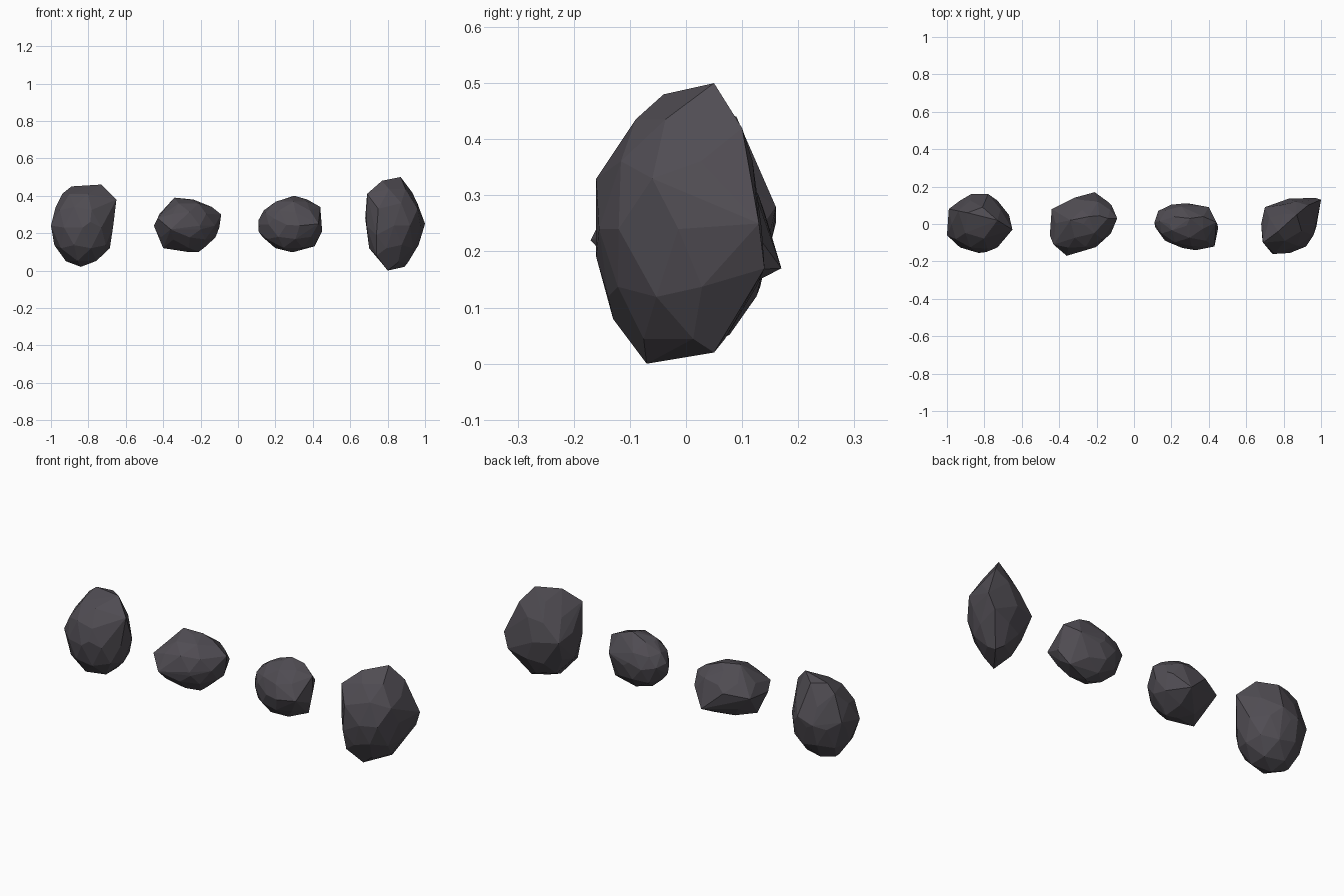
import bpy
import bmesh
import math
from mathutils import Matrix, Vector

# Remove the default cube
default_cube = bpy.data.objects.get("Cube")
if default_cube:
    bpy.data.objects.remove(default_cube, do_unlink=True)


def make_material(name, colour):
    material = bpy.data.materials.new(name)
    material.use_nodes = True
    material.diffuse_color = colour
    shader = next(n for n in material.node_tree.nodes if n.type == 'BSDF_PRINCIPLED')
    shader.inputs["Base Color"].default_value = colour
    shader.inputs["Roughness"].default_value = 0.9
    return material


stone = make_material("dark grey stone", (0.08, 0.073, 0.086, 1))


def core_points(centre, radii, turn):
    """Points of a faceted ellipsoid that rounds out the body of a rock."""
    core = bmesh.new()
    bmesh.ops.create_icosphere(core, subdivisions=2, radius=1)
    place = (Matrix.Translation(Vector(centre))
             @ Matrix.Rotation(math.radians(turn), 4, 'Z')
             @ Matrix.Diagonal(Vector(radii)).to_4x4())
    points = [place @ vert.co for vert in core.verts]
    core.free()
    return points


def make_rock(name, centre, radii, turn, corners):
    """Wrap a faceted hull around a rounded core and its chiselled corners.

    All sizes are given in hundredths of a unit.
    """
    shell = bmesh.new()
    for point in core_points(centre, radii, turn) + [Vector(c) for c in corners]:
        shell.verts.new(point / 100)
    hull = bmesh.ops.convex_hull(shell, input=shell.verts[:])
    inner = {item for key in ("geom_interior", "geom_unused")
             for item in hull[key] if isinstance(item, bmesh.types.BMVert)}
    bmesh.ops.delete(shell, geom=list(inner), context='VERTS')

    # Merge tiny slivers and nearly flat neighbours into broad facets
    bmesh.ops.remove_doubles(shell, verts=shell.verts[:], dist=0.02)
    bmesh.ops.dissolve_limit(shell, angle_limit=math.radians(5),
                             verts=shell.verts[:], edges=shell.edges[:])
    bmesh.ops.recalc_face_normals(shell, faces=shell.faces[:])

    mesh = bpy.data.meshes.new(name)
    shell.to_mesh(mesh)
    shell.free()
    mesh.materials.append(stone)
    rock = bpy.data.objects.new(name, mesh)
    bpy.context.collection.objects.link(rock)
    return rock


# Tall round rock with a blunt top set towards the back
make_rock("round_rock", (-83, 0, 23), (17, 15.5, 21), 0, [
    (-89, 6, 45), (-81, 9, 44), (-73, 2, 46), (-65, -3, 38), (-94, 7, 41),
    (-99, 8, 27), (-100, -6, 24), (-87, 16, 25), (-78, 16, 28),
    (-79, -15, 26), (-91, -13, 20), (-84, 0, 2), (-75, -3, 5), (-92, 3, 5)])

# Low slanted boulder
make_rock("slanted_rock", (-27, 0, 24), (18, 14, 14), 28, [
    (-34, 2, 39), (-24, 4, 38), (-14, 3, 34), (-9, 3, 30), (-10, 4, 23),
    (-21, 17, 17), (-32, 14, 27), (-12, 10, 25), (-44, 8, 25), (-45, -6, 24),
    (-43, -11, 28), (-36, -17, 22), (-20, -12, 22), (-21, -2, 10),
    (-40, -4, 12)])

# Small rock with a pointed lower corner
make_rock("small_rock", (28, -1, 24.5), (17, 12, 14.5), -10, [
    (30, 3, 40), (37, 4, 38), (44, 1, 34), (45, -2, 21), (41, 2, 13),
    (43, -12, 25), (33, -14, 24), (19, -10, 28), (11, 1, 27), (11, 0, 21),
    (13, 7, 26), (19, 0, 36), (27, 11, 27), (40, 9, 28), (30, 0, 10),
    (20, 0, 12)])

# Tall wedge-shaped rock
make_rock("wedge_rock", (83, -1, 24), (17, 13, 23), 45, [
    (87, 5, 50), (77, -4, 48), (69, -10, 41), (75, -16, 33), (74, -16, 19),
    (100, 13, 25), (97, 14, 17), (93, 10, 42), (80, -7, 0), (89, 5, 2),
    (74, -13, 8), (68, 0, 28), (70, 9, 25), (92, -12, 24), (96, -6, 33),
    (81, 12, 25)])
